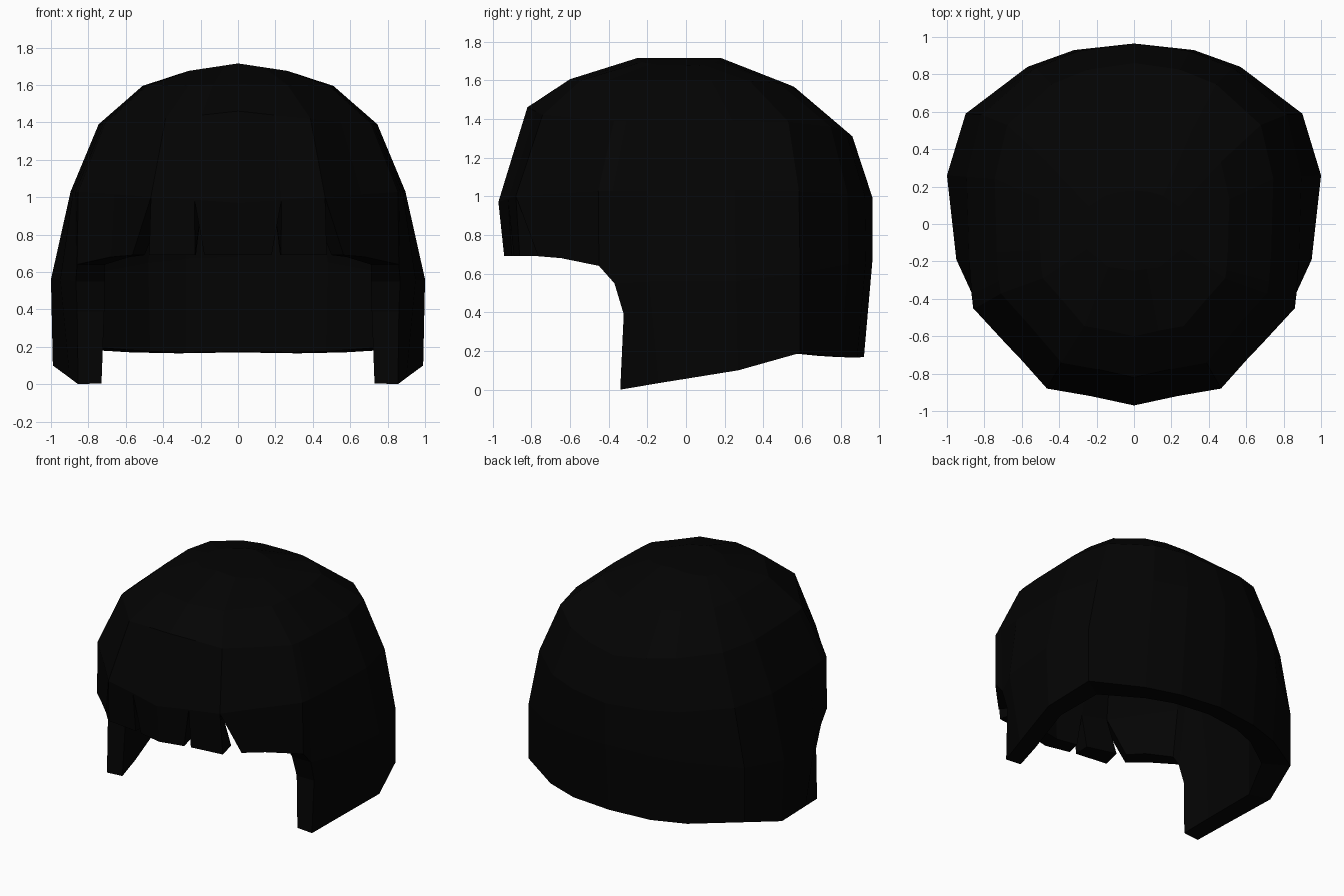
import bpy, bmesh

# Columns run from front centre round the right side to back centre:
# crown outline x, y | outer rim x, y, z | inner rim x, y
COLUMNS = [
    (0.00, -0.96, 0.00, -0.94, 0.69, 0.00, -0.82),
    (0.26, -0.91, 0.18, -0.90, 0.69, 0.155, -0.79),   # inner notch, left lip
    (0.26, -0.91, 0.23, -0.89, 0.69, 0.225, -0.77),   # inner notch, right lip
    (0.52, -0.87, 0.475, -0.86, 0.69, 0.44, -0.71),   # outer notch, left lip
    (0.52, -0.87, 0.565, -0.765, 0.69, 0.50, -0.68),  # outer notch, right lip
    (0.74, -0.65, 0.68, -0.645, 0.68, 0.58, -0.57),
    (0.955, -0.445, 0.86, -0.45, 0.64, 0.71, -0.43),
    (0.97, -0.37, 0.867, -0.37, 0.55, 0.71, -0.37),
    (0.985, -0.19, 0.95, -0.19, 0.56, 0.79, -0.17),
    (1.00, 0.26, 1.00, 0.26, 0.56, 0.84, 0.22),
    (0.91, 0.59, 0.90, 0.59, 0.60, 0.745, 0.49),
    (0.59, 0.84, 0.57, 0.84, 0.65, 0.48, 0.70),
    (0.33, 0.93, 0.32, 0.93, 0.67, 0.28, 0.79),
    (0.00, 0.97, 0.00, 0.965, 0.68, 0.00, 0.82),
]
NOTCHES = (1, 3)
EDGE = 7          # column at the front edge of the side panel

# Hem below the rim, from the side panel edge to back centre:
# outer x, y, z | inner x, y
HEM = [
    (0.855, -0.34, 0.00, 0.73, -0.335),
    (0.90, -0.14, 0.034, 0.765, -0.13),
    (0.99, 0.27, 0.10, 0.84, 0.22),
    (0.90, 0.59, 0.19, 0.735, 0.48),
    (0.57, 0.80, 0.17, 0.47, 0.68),
    (0.32, 0.885, 0.165, 0.28, 0.76),
    (0.00, 0.92, 0.17, 0.00, 0.79),
]

# Crown rings: width scale, front y, back y, front z, side z, back z
OUTER_RINGS = [
    (0.895, -0.97, 0.965, 0.97, 1.03, 0.99),
    (0.745, -0.82, 0.86, 1.46, 1.39, 1.31),
    (0.51, -0.60, 0.56, 1.605, 1.595, 1.565),
    (0.265, -0.25, 0.18, 1.715, 1.675, 1.715),
]
INNER_RINGS = [
    (0.75, -0.83, 0.82, 0.91, 1.00, 0.96),
    (0.62, -0.70, 0.73, 1.37, 1.31, 1.24),
    (0.43, -0.52, 0.47, 1.48, 1.47, 1.44),
    (0.22, -0.21, 0.15, 1.575, 1.54, 1.575),
]

bm = bmesh.new()
cache = {}


def vert(x, y, z):
    key = (round(x, 4), round(y, 4), round(z, 4))
    if key not in cache:
        cache[key] = bm.verts.new(key)
    return cache[key]


def face(corners, flip=False):
    unique = list(dict.fromkeys(corners))
    if len(unique) > 2:
        bm.faces.new(unique[::-1] if flip else unique)


def crown_point(column, ring):
    x, y = column[:2]
    width, y0, y1, z0, zs, z1 = ring
    t = (y + 0.96) / 1.93
    z = (1 - x) * (z0 + (z1 - z0) * t) + x * zs
    return vert(x * width, y0 + (y1 - y0) * t, z)


def build_skin(rim, mid, hem, rings, flip):
    """Walls, notched fringe and dome; returns the open lower border."""
    crown = [[crown_point(c, r) for c in COLUMNS] for r in rings]
    for i in range(len(COLUMNS) - 1):
        if i >= EDGE:
            h = i - EDGE
            wall = [hem[h], hem[h + 1], rim[i + 1], rim[i]]
            face(wall + [mid] if h == 0 else wall, flip)
        if i not in NOTCHES:
            face([rim[i], rim[i + 1], crown[0][i + 1], crown[0][i]], flip)
        for low, high in zip(crown, crown[1:]):
            face([low[i], low[i + 1], high[i + 1], high[i]], flip)
    face(crown[-1], flip)
    border = []
    for i in range(EDGE + 1):
        border.append(rim[i])
        if i in NOTCHES:
            border.append(crown[0][i])
    return border + [mid] + hem


# Outer skin and inner lining
outer = build_skin([vert(*c[2:5]) for c in COLUMNS], vert(0.86, -0.322, 0.39),
                   [vert(*h[:3]) for h in HEM], OUTER_RINGS, False)
inner = build_skin([vert(c[5], c[6], c[4]) for c in COLUMNS], vert(0.715, -0.322, 0.39),
                   [vert(h[3], h[4], h[2] + 0.005) for h in HEM], INNER_RINGS, True)

# Cut edge joining the two skins
for i in range(len(outer) - 1):
    face([outer[i + 1], outer[i], inner[i], inner[i + 1]])

mesh = bpy.data.meshes.new("hair_shell")
bm.to_mesh(mesh)
bm.free()
hair = bpy.data.objects.new("hair_shell", mesh)
bpy.context.collection.objects.link(hair)
hair.modifiers.new("mirror", 'MIRROR')

black = bpy.data.materials.new("black_hair")
black.diffuse_color = (0.001, 0.001, 0.001, 1)
mesh.materials.append(black)
